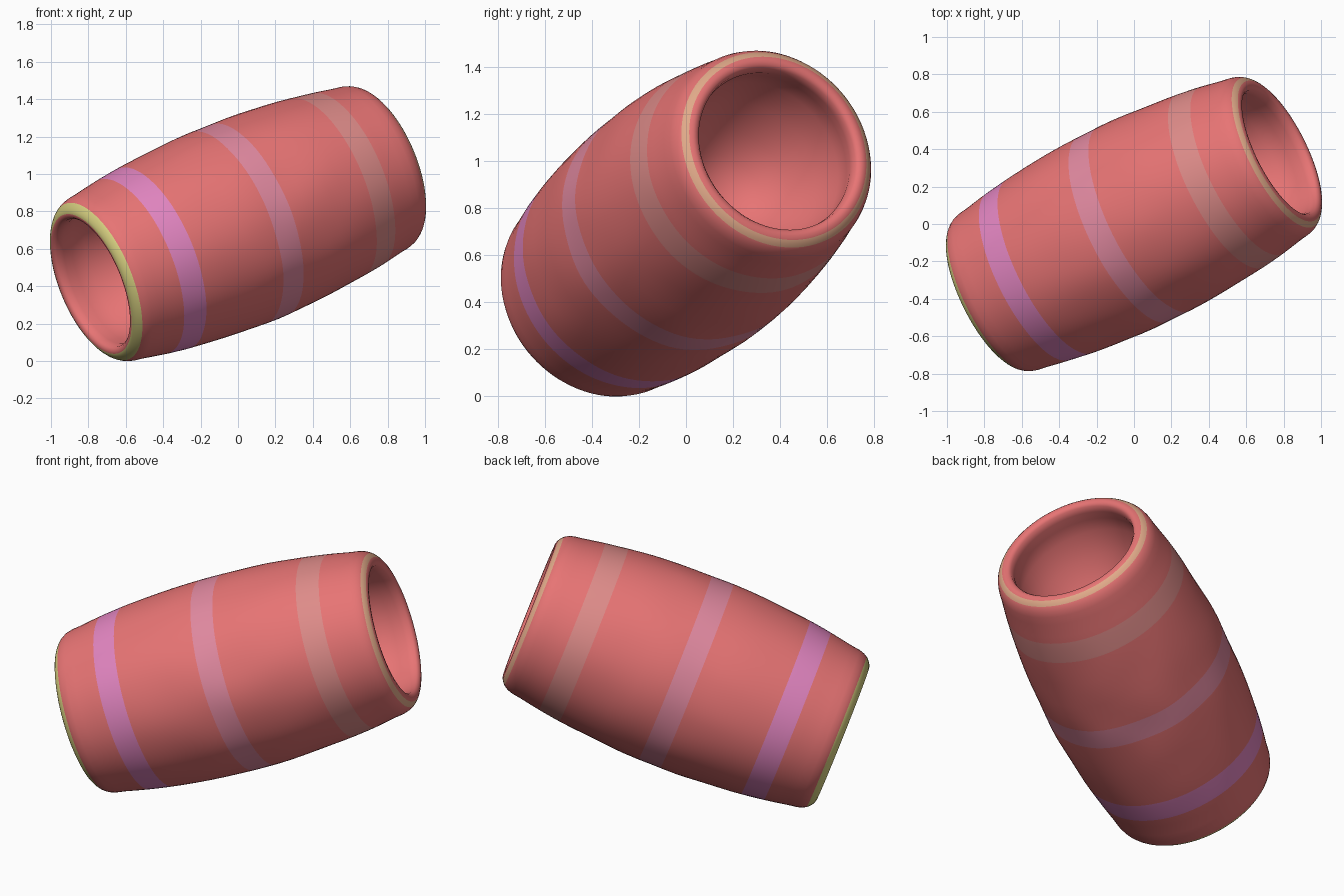
import bpy, bmesh, math
from mathutils import Vector, noise

cube = bpy.data.objects.get("Cube")
if cube:
    bpy.data.objects.remove(cube, do_unlink=True)

SIDES = 96


def material(name, colour):
    mat = bpy.data.materials.new(name)
    mat.use_nodes = True
    rgba = (*colour, 1)
    mat.diffuse_color = rgba
    mat.node_tree.nodes["Principled BSDF"].inputs["Base Color"].default_value = rgba
    return mat


materials = [
    material("coral red", (0.8, 0.175, 0.175)),
    material("orchid purple", (0.76, 0.235, 0.53)),
    material("dusty pink", (0.75, 0.25, 0.35)),
    material("faded rose", (0.73, 0.26, 0.25)),
    material("pale yellow", (0.69, 0.64, 0.22)),
    material("tan", (0.75, 0.4, 0.25)),
]

# Painted bands on the outside: start, end, material
bands = [(-0.665, -0.535, 1), (-0.065, 0.065, 2), (0.55, 0.68, 3),
         (-0.935, -0.899, 4), (0.908, 0.929, 5)]


def outer_radius(t):
    return 0.548 - 0.088 * (abs(t) / 0.88) ** 2.1


# Section from one hollow to the other: outer bulge, rounded lip, domed hollow
stations = [i * 0.08 for i in range(-10, 11)]
stations += [edge for band in bands[:3] for edge in band[:2]]
outer = [(t, outer_radius(t)) for t in sorted(set(stations))]
end = [(0.85, 0.469), (0.88, 0.46), (0.899, 0.449), (0.908, 0.442),
       (0.92, 0.429), (0.929, 0.415), (0.935, 0.398), (0.932, 0.378),
       (0.918, 0.365), (0.88, 0.36), (0.82, 0.372), (0.74, 0.37),
       (0.6, 0.33), (0.46, 0.26), (0.36, 0.18), (0.31, 0.1), (0.295, 0.03)]
section = [(-t, r) for t, r in reversed(end)] + outer + end
lip_turn = 0.4

# Spin the section into a barrel with slightly uneven walls
bm = bmesh.new()
rings = []
for t, r in section:
    ring = []
    for i in range(SIDES):
        a = math.tau * i / SIDES
        point = Vector((r * math.cos(a), r * math.sin(a), t))
        lump = 0.008 * max(0, 1 - abs(t)) * noise.noise(point * 4)
        point.x += lump * math.cos(a)
        point.y += lump * math.sin(a)
        ring.append(bm.verts.new(point))
    rings.append(ring)

for k in range(len(rings) - 1):
    mid_t = (section[k][0] + section[k + 1][0]) / 2
    mid_r = (section[k][1] + section[k + 1][1]) / 2
    index = 0
    if mid_r > lip_turn:
        for start, stop, slot in bands:
            if start < mid_t < stop:
                index = slot
    for i in range(SIDES):
        j = (i + 1) % SIDES
        face = bm.faces.new((rings[k][i], rings[k][j], rings[k + 1][j], rings[k + 1][i]))
        face.material_index = index
        face.smooth = True

# Close the bottom of each hollow
for ring in (rings[0], rings[-1]):
    bm.faces.new(ring).smooth = True
bmesh.ops.recalc_face_normals(bm, faces=bm.faces[:])

mesh = bpy.data.meshes.new("striped_barrel")
bm.to_mesh(mesh)
bm.free()
for mat in materials:
    mesh.materials.append(mat)

# Tilt the barrel along its diagonal axis
barrel = bpy.data.objects.new("striped_barrel", mesh)
bpy.context.collection.objects.link(barrel)
barrel.rotation_mode = 'QUATERNION'
barrel.rotation_quaternion = Vector((0.836, 0.418, 0.343)).to_track_quat('Z', 'Y')
barrel.location = (0, 0, 0.734)
